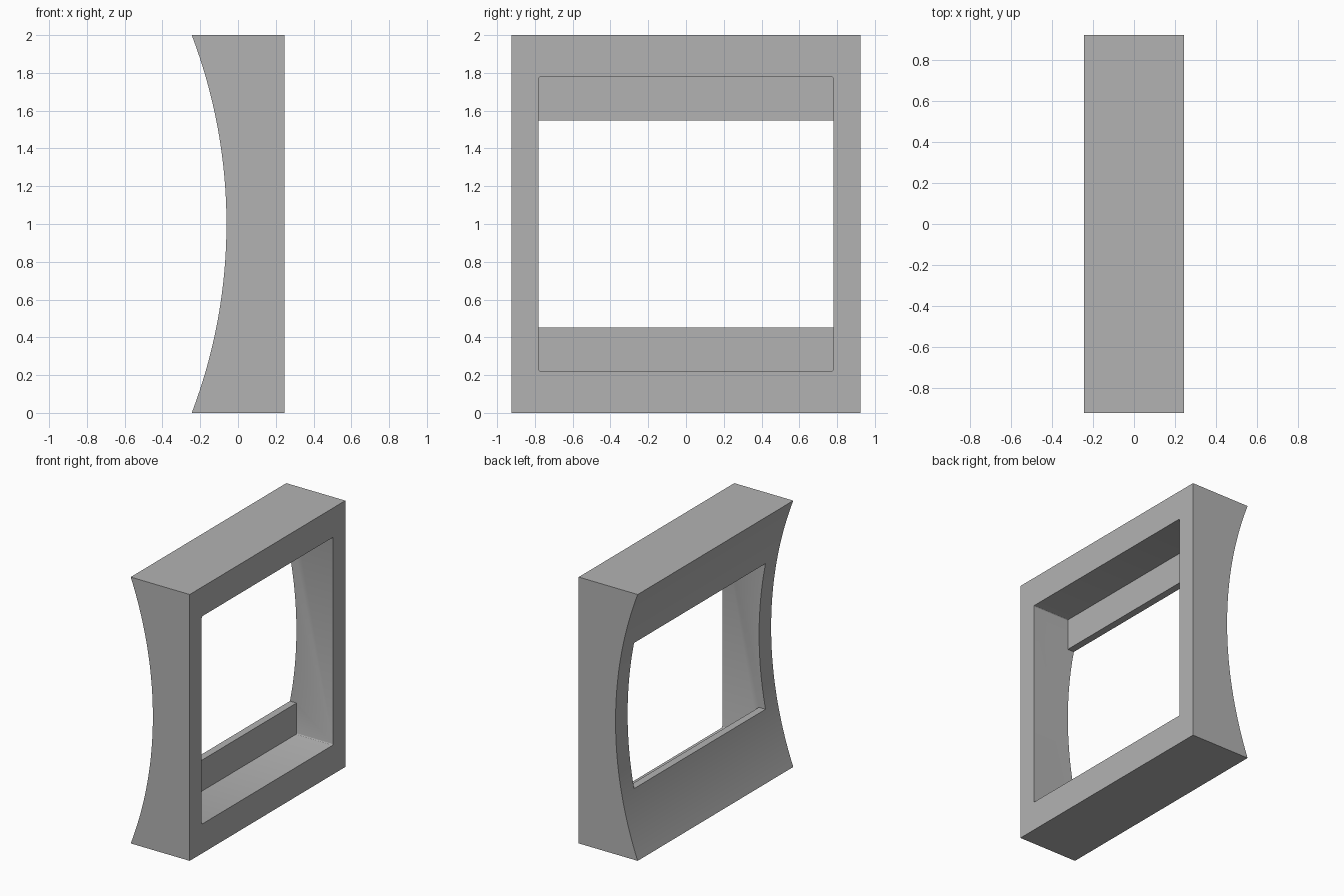
import bpy, bmesh, math

default = bpy.data.objects.get("Cube")
if default:
    bpy.data.objects.remove(default, do_unlink=True)

HALF_X, HALF_Y, HEIGHT = 0.245, 0.923, 2.0
SAGITTA = 0.184

grey = bpy.data.materials.new("mid grey")
grey.use_nodes = True
colour = (0.45, 0.45, 0.45, 1)
grey.diffuse_color = colour
grey.node_tree.nodes["Principled BSDF"].inputs["Base Color"].default_value = colour


def extrude_profile(name, profile, half_y, bevel_test=None):
    """Extrude an (x, z) outline along y; optionally round chosen edges."""
    bm = bmesh.new()
    face = bm.faces.new([bm.verts.new((x, -half_y, z)) for x, z in profile])
    out = bmesh.ops.extrude_face_region(bm, geom=[face])
    moved = [v for v in out["geom"] if isinstance(v, bmesh.types.BMVert)]
    bmesh.ops.translate(bm, verts=moved, vec=(0, 2 * half_y, 0))
    if bevel_test:
        edges = [e for e in bm.edges if bevel_test(*e.verts)]
        bmesh.ops.bevel(bm, geom=edges, offset=0.01, segments=3,
                        profile=0.5, affect='EDGES')
    bmesh.ops.recalc_face_normals(bm, faces=bm.faces)
    mesh = bpy.data.meshes.new(name)
    bm.to_mesh(mesh)
    bm.free()
    mesh.materials.append(grey)
    obj = bpy.data.objects.new(name, mesh)
    bpy.context.collection.objects.link(obj)
    return obj


# Frame body: flat on one side, a shallow concave arc on the other
radius = (1 + SAGITTA ** 2) / (2 * SAGITTA)
half_angle = math.asin(1 / radius)
centre_x = -HALF_X + SAGITTA - radius
steps = 48
arc = []
for i in range(steps + 1):
    a = half_angle * (2 * i / steps - 1)
    arc.append((centre_x + radius * math.cos(a), 1 + radius * math.sin(a)))
# mirror the arc so that its middle is the deepest point of the hollow
frame = extrude_profile("frame", arc + [(HALF_X, HEIGHT), (HALF_X, 0)], HALF_Y)
for v in frame.data.vertices:
    if v.co.x < HALF_X - 0.01:
        v.co.x = min(max(v.co.x, -HALF_X), -HALF_X + SAGITTA)

# Stepped opening: deep pocket from the flat side, narrower window behind it
floor_x = -0.06
pocket_low, window_low = 0.22, 0.453
half_outline = [(-0.5, window_low), (floor_x, window_low),
                (floor_x, pocket_low), (0.5, pocket_low)]
outline = half_outline + [(x, HEIGHT - z) for x, z in reversed(half_outline)]


def pocket_corner(a, b):
    along_x = abs(a.co.x - b.co.x) > 0.1
    return along_x and abs(a.co.z - 1) > 0.7


cutter = extrude_profile("opening_cutter", outline, 0.78, pocket_corner)
cutter.hide_render = True

cut = frame.modifiers.new("opening", 'BOOLEAN')
cut.operation = 'DIFFERENCE'
cut.solver = 'EXACT'
cut.object = cutter

bpy.ops.object.select_all(action='DESELECT')
frame.select_set(True)
bpy.context.view_layer.objects.active = frame
bpy.ops.object.modifier_apply(modifier=cut.name)
bpy.data.objects.remove(cutter, do_unlink=True)
bpy.ops.object.shade_smooth_by_angle(angle=math.radians(25))
